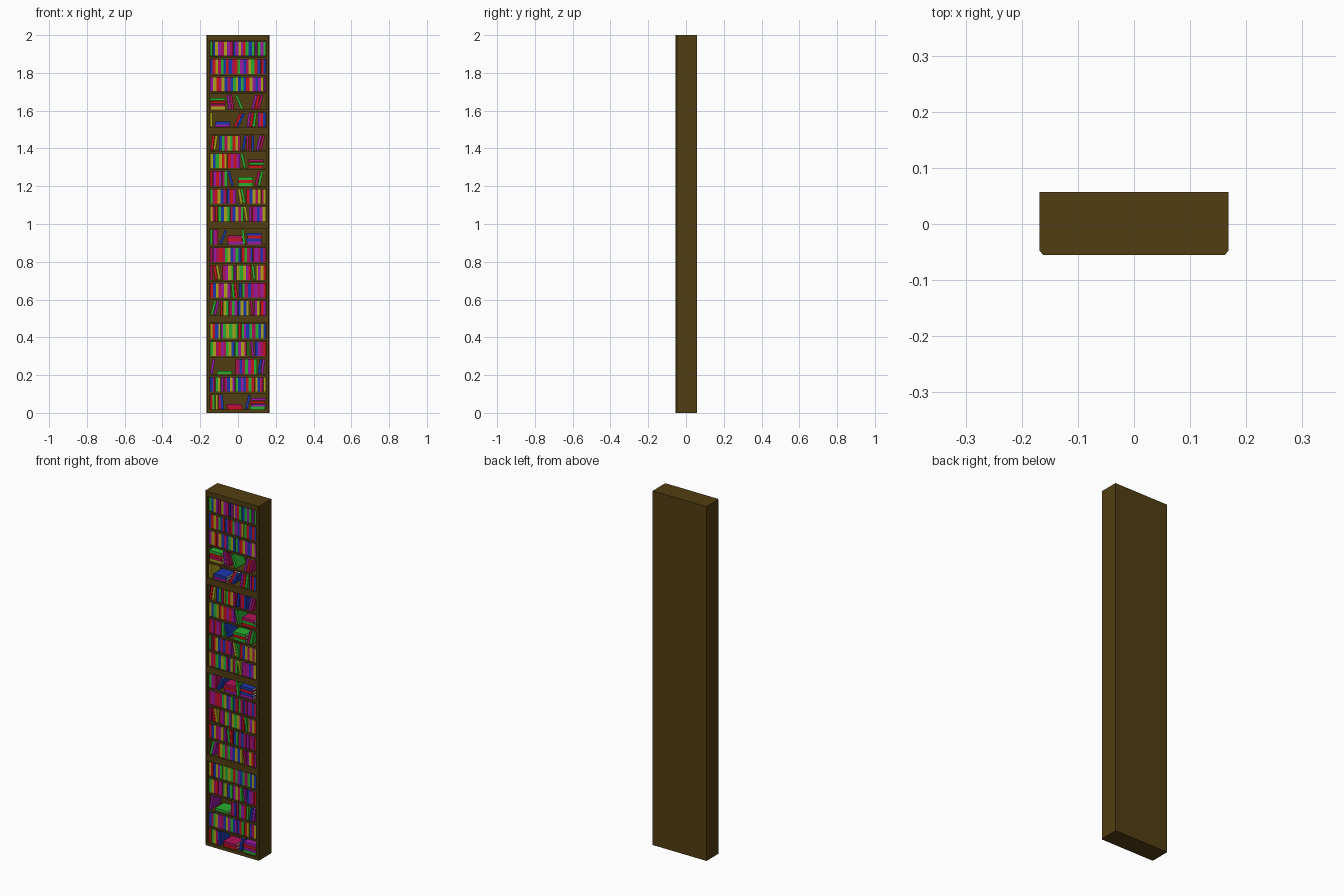
import bpy, bmesh, random
from math import radians, sin, cos
from mathutils import Matrix, Vector

if "Cube" in bpy.data.objects:
    bpy.data.objects.remove(bpy.data.objects["Cube"])

random.seed(4)
W, FRONT, BACK, H = 0.168, -0.055, 0.057, 2.0
INNER = 0.151           # half width of the opening
PITCH, CLEAR = 0.094, 0.084
MODULES = [0.018, 0.516, 1.014, 1.512]   # lowest shelf surface of each section
BOOK_H, BOOK_D, BOOK_Y = 0.078, 0.08, -0.047


def material(name, rgb):
    m = bpy.data.materials.new(name)
    m.diffuse_color = (*rgb, 1)
    m.use_nodes = True
    m.node_tree.nodes["Principled BSDF"].inputs["Base Color"].default_value = m.diffuse_color
    return m


WOOD = material("wood", (0.085, 0.048, 0.006))
PAPER = material("paper", (0.7, 0.66, 0.5))
COLOURS = {
    "red": (0.6, 0.006, 0.01), "green": (0.02, 0.42, 0.03), "blue": (0.01, 0.04, 0.42),
    "purple": (0.32, 0.01, 0.36), "yellow": (0.42, 0.36, 0.01), "crimson": (0.42, 0.005, 0.1)}


def finish(bm, name, mat):
    bmesh.ops.recalc_face_normals(bm, faces=bm.faces)
    me = bpy.data.meshes.new(name)
    bm.to_mesh(me)
    bm.free()
    me.materials.append(mat)
    ob = bpy.data.objects.new(name, me)
    bpy.context.collection.objects.link(ob)
    return ob


def prism(bm, profile, axis, a, b, mat=Matrix()):
    """Extrude a 2D profile along z (axis 2) or y (axis 1)."""
    def pt(p, t):
        return mat @ Vector((p[0], p[1], t) if axis == 2 else (p[0], t, p[1]))
    lo = [bm.verts.new(pt(p, a)) for p in profile]
    hi = [bm.verts.new(pt(p, b)) for p in profile]
    n = len(profile)
    bm.faces.new(lo)
    bm.faces.new(hi[::-1])
    for i in range(n):
        bm.faces.new((lo[i], lo[(i + 1) % n], hi[(i + 1) % n], hi[i]))


def box(bm, x0, x1, y0, y1, z0, z1, mat=Matrix()):
    prism(bm, [(x0, y0), (x1, y0), (x1, y1), (x0, y1)], 2, z0, z1, mat)


# Side panels with chamfered front corners
for s, name in ((-1, "left_side"), (1, "right_side")):
    bm = bmesh.new()
    prism(bm, [(s * INNER, FRONT), (s * (W - 0.006), FRONT), (s * W, FRONT + 0.007),
               (s * W, BACK), (s * INNER, BACK)], 2, 0, H)
    finish(bm, name, WOOD)

# Back panel
bm = bmesh.new()
box(bm, -INNER, INNER, 0.04, BACK, 0, H)
finish(bm, "back_panel", WOOD)

# Thick rails: base, section dividers and top
bm = bmesh.new()
tops = MODULES + [H]
bottoms = [0] + [m + 4 * PITCH + CLEAR for m in MODULES]
for z0, z1 in zip(bottoms, tops):
    box(bm, -INNER, INNER, FRONT, 0.04, z0, z1)
finish(bm, "rails", WOOD)

# Thin shelves
bm = bmesh.new()
for m in MODULES:
    for k in range(1, 5):
        z = m + k * PITCH
        box(bm, -INNER, INNER, FRONT + 0.003, 0.04, z - 0.01, z)
finish(bm, "shelves", WOOD)

covers = {c: bmesh.new() for c in COLOURS}
pages = bmesh.new()
last = [None]


def book(mat, t):
    """Upright book of thickness t: spine and two boards wrapped round the pages."""
    c = random.choice([k for k in COLOURS if k != last[0]])
    last[0] = c
    y0, y1, w = BOOK_Y, BOOK_Y + BOOK_D, 0.0015
    prism(covers[c], [(0, y0), (t, y0), (t, y1), (t - w, y1), (t - w, y0 + w),
                      (w, y0 + w), (w, y1), (0, y1)], 2, 0, BOOK_H, mat)
    box(pages, w, t - w, y0 + w, y1 - 0.003, 0.002, BOOK_H - 0.003, mat)


def tilted(x, z, t, deg):
    """Book leaning right (positive) or left, resting on its lower corner."""
    a = radians(deg)
    px = t if deg > 0 else 0
    book(Matrix.Translation((x + px, 0, z)) @ Matrix.Rotation(a, 4, 'Y')
         @ Matrix.Translation((-px, 0, 0)), t)


def upright(z, x0, x1):
    n = max(1, round((x1 - x0) / 0.0152))
    w = [random.uniform(0.8, 1.2) for _ in range(n)]
    x = x0
    for v in w:
        t = v * (x1 - x0) / sum(w)
        book(Matrix.Translation((x, 0, z)), t - 0.0006)
        x += t


def leaning(z, x0, n, deg):
    for i in range(n):
        tilted(x0 + i * 0.0155, z, 0.0135, deg)


def stack(z, x0, n):
    for i in range(n):
        x = x0 + random.uniform(-0.003, 0.003)
        book(Matrix.Translation((x, 0, z + i * 0.0155)) @ Matrix.Rotation(radians(90), 4, 'Y')
             @ Matrix.Translation((-0.0145, 0, 0)), 0.0145)


# Shelf contents from the bottom: U = upright x0..x1, L = leaning x, count, tilt, S = stack x, count
FULL = [("U", -.149, .149)]
ROWS = [
    [("U", -.149, -.09), ("L", -.088, 1, -5), ("S", -.058, 2), ("L", .036, 1, 14), ("S", .066, 4)],
    FULL,
    [("L", -.148, 1, 10), ("S", -.112, 1), ("U", -.012, .1), ("L", .104, 2, 8)],
    [("U", -.149, .06), ("L", .075, 1, -8), ("U", .09, .149)],
    FULL,
    [("L", -.146, 2, 14), ("U", -.092, .06), ("L", .073, 1, -8), ("U", .088, .149)],
    [("U", -.149, -.04), ("L", -.03, 2, -5), ("U", .005, .149)],
    [("U", -.149, -.135), ("L", -.12, 2, -10), ("U", -.083, .07), ("L", .08, 1, -7), ("U", .095, .149)],
    FULL,
    [("U", -.149, -.105), ("L", -.1, 1, 22), ("S", -.055, 3), ("L", .027, 1, -7), ("S", .048, 4)],
    [("U", -.149, .03), ("L", .041, 1, -9), ("U", .057, .149)],
    [("U", -.149, -.01), ("L", .012, 2, -11), ("U", .045, .149)],
    [("U", -.149, -.055), ("L", -.035, 1, -16), ("S", .0, 3), ("L", .088, 2, 13)],
    [("U", -.149, .01), ("L", .03, 1, -13), ("S", .058, 3)],
    [("L", -.147, 2, 8), ("U", -.1, .015), ("L", .02, 1, 9), ("U", .046, .085), ("L", .095, 2, 14)],
    [("U", -.149, -.135), ("S", -.12, 2), ("L", -.025, 2, 25), ("L", .045, 3, 8), ("U", .105, .149)],
    [("S", -.146, 4), ("L", -.05, 2, -8), ("L", .015, 1, -22), ("L", .07, 3, 14)],
    FULL, FULL, FULL]

for i, row in enumerate(ROWS):
    z = MODULES[i // 5] + (i % 5) * PITCH + 0.0003
    for kind, *args in row:
        {"U": upright, "L": leaning, "S": stack}[kind](z, *args)

for c, bm in covers.items():
    finish(bm, c + "_book_covers", material(c + "_cover", COLOURS[c]))
finish(pages, "book_pages", PAPER)
